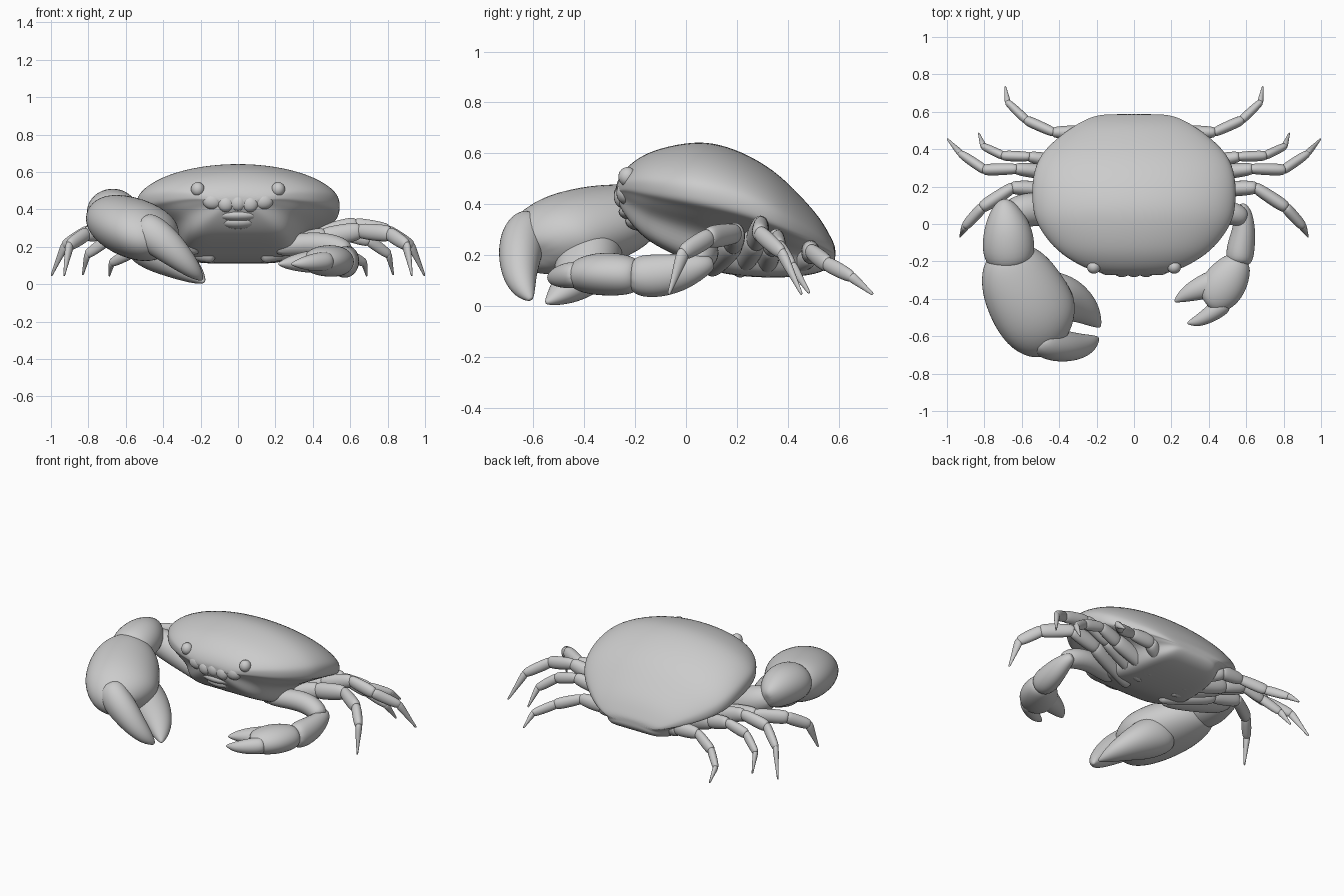
import bpy, bmesh, math
from mathutils import Vector, Matrix


def finish(name, bm, mirror=False, subsurf=2):
    bmesh.ops.recalc_face_normals(bm, faces=bm.faces[:])
    for f in bm.faces:
        f.smooth = True
    me = bpy.data.meshes.new(name)
    bm.to_mesh(me)
    bm.free()
    ob = bpy.data.objects.new(name, me)
    bpy.context.collection.objects.link(ob)
    if mirror:
        ob.modifiers.new("mirror", "MIRROR").use_mirror_merge = False
    if subsurf:
        s = ob.modifiers.new("smooth", "SUBSURF")
        s.levels = s.render_levels = subsurf
    return ob


def loft(bm, rings):
    """Skin closed rings of equal count and fan-cap both ends."""
    loops = [[bm.verts.new(p) for p in r] for r in rings]
    n = len(loops[0])
    for a, b in zip(loops, loops[1:]):
        for i in range(n):
            j = (i + 1) % n
            bm.faces.new((a[i], a[j], b[j], b[i]))
    for l in (loops[0], loops[-1]):
        c = bm.verts.new(sum((v.co for v in l), Vector()) / n)
        for i in range(n):
            bm.faces.new((l[i], l[(i + 1) % n], c))


def limb(bm, stations, hint, n=12):
    """Elliptical tube; station = x, y, z, radius along hint, other radius."""
    pts = [Vector(s[:3]) for s in stations]
    rings = []
    for i, s in enumerate(stations):
        t = (pts[min(i + 1, len(pts) - 1)] - pts[max(i - 1, 0)]).normalized()
        h = Vector(hint)
        u = (h - t * h.dot(t)).normalized()
        v = t.cross(u)
        rings.append([pts[i] + (u * math.cos(k * math.tau / n) * s[3]
                      + v * math.sin(k * math.tau / n) * s[4]) / .955 for k in range(n)])
    loft(bm, rings)


def part(name, stations, hint):
    bm = bmesh.new()
    limb(bm, stations, hint)
    return finish(name, bm)


def blob(name, pos, size, mirror=False):
    bm = bmesh.new()
    bmesh.ops.create_uvsphere(bm, u_segments=20, v_segments=12, radius=1,
                              matrix=Matrix.Translation(pos) @ Matrix.Diagonal((*size, 1)))
    return finish(name, bm, mirror, 0)


# Body: cross-sections along y (y, half width, rim z, top z, bottom z, bottom half width)
sections = [
    (-.275, .12, .455, .48, .42, .07), (-.25, .23, .48, .53, .37, .13),
    (-.20, .33, .485, .575, .30, .22), (-.13, .43, .48, .615, .24, .28),
    (0, .525, .465, .645, .18, .31), (.1, .545, .45, .647, .135, .31),
    (.22, .547, .42, .61, .115, .29), (.35, .52, .365, .535, .11, .27),
    (.45, .425, .31, .435, .115, .25), (.53, .315, .265, .345, .13, .21),
    (.57, .235, .23, .27, .155, .17), (.587, .17, .21, .235, .18, .13)]
bm = bmesh.new()
rings = []
for y, w, rim, top, bot, bw in sections:
    d = rim - bot
    half = [(w * math.cos(a), rim + (top - rim) * math.sin(a) ** 1.15)
            for a in [math.radians(k) for k in (75, 60, 45, 30, 16, 5)]]
    half += [(w, rim - .09 * d), (.985 * w, rim - .2 * d), (.92 * w, rim - .25 * d),
             (bw + .5 * (w - bw), bot + .60 * d), (bw + .1 * (w - bw), bot + .45 * d),
             (bw, bot + .15 * d), (.85 * bw, bot), (.45 * bw, bot)]
    rings.append([(0, y, top)] + [(x, y, z) for x, z in half] + [(0, y, bot)]
                 + [(-x, y, z) for x, z in reversed(half)])
loft(bm, rings)
finish("carapace_and_body", bm)

# Face: eyes, frontal lobes and mouth
blob("eyes", (.215, -.23, .508), (.036, .036, .038), True)
blob("eye_sockets", (.2, -.195, .47), (.06, .045, .04), True)
blob("outer_lobes", (.135, -.238, .445), (.055, .036, .045), True)
blob("inner_lobes", (.065, -.25, .43), (.045, .034, .045), True)
blob("centre_lobe", (0, -.25, .435), (.045, .034, .045))
blob("upper_lip", (0, -.205, .37), (.12, .06, .035))
blob("lower_lip", (0, -.18, .335), (.10, .06, .04))

# Walking legs: joints from the body outward, and the radius at each joint
legs = {
    "first": [(.14, .10, .16, .055), (.46, .185, .25, .055), (.65, .195, .285, .042),
              (.81, .09, .27, .040), (.90, -.01, .21, .03), (.93, -.068, .045, .006)],
    "second": [(.13, .21, .155, .055), (.44, .275, .26, .055), (.63, .295, .32, .038),
               (.80, .29, .285, .036), (.925, .375, .21, .026), (.998, .455, .045, .006)],
    "third": [(.12, .31, .155, .055), (.42, .335, .235, .05), (.56, .36, .27, .034),
              (.70, .365, .235, .032), (.805, .415, .16, .023), (.83, .485, .05, .006)],
    "rear": [(.10, .40, .155, .05), (.28, .49, .21, .05), (.43, .49, .215, .034),
             (.575, .555, .165, .032), (.675, .65, .115, .022), (.688, .735, .045, .006)]}
for name, joints in legs.items():
    bm = bmesh.new()
    for k, (a, b) in enumerate(zip(joints, joints[1:])):
        p, q = Vector(a[:3]), Vector(b[:3])
        tip = k == len(joints) - 2
        prof = ([(-.08, .6), (.04, .95), (.4, .9), (.8, .85), (1, 1)] if tip else
                [(-.06, .65), (.04, .88), (.5, 1.0), (.95, 1.02), (1.05, .7)])
        st = []
        for t, m in prof:
            r = (a[3] + (b[3] - a[3]) * min(max(t, 0), 1)) * m
            st.append((*(p.lerp(q, t)), r * .88, r * 1.12))
        limb(bm, st, (-(q - p).y, (q - p).x, 0), 8 if tip else 10)
    finish(name + "_legs", bm, True)

# Large claw on the -x side
part("large_claw_arm", [(-.2, .03, .2, .06, .06), (-.42, .08, .26, .085, .085),
     (-.58, .08, .32, .095, .095), (-.68, .05, .36, .07, .07)], (0, 0, 1))
part("large_claw_wrist", [(-.69, .125, .37, .03, .05), (-.69, .09, .38, .075, .085),
     (-.675, -.02, .395, .13, .122), (-.67, -.15, .385, .145, .122), (-.66, -.23, .37, .11, .10)],
     (1, 0, .1))
part("large_claw_palm", [(-.68, -.14, .37, .10, .09), (-.665, -.19, .36, .16, .12),
     (-.63, -.28, .335, .205, .145), (-.57, -.40, .305, .225, .16), (-.505, -.51, .275, .225, .155),
     (-.44, -.575, .235, .19, .13), (-.39, -.60, .20, .11, .07)], (.8, .58, -.1))
part("large_claw_fixed_finger", [(-.54, -.34, .26, .10, .13), (-.43, -.385, .185, .135, .125),
     (-.335, -.41, .125, .115, .095), (-.255, -.46, .07, .08, .065),
     (-.205, -.52, .03, .04, .032), (-.182, -.55, .012, .008, .008)], (.6, .8, 0))
part("large_claw_moving_finger", [(-.52, -.60, .31, .08, .09), (-.46, -.64, .27, .09, .1),
     (-.37, -.655, .20, .085, .09), (-.285, -.655, .12, .068, .065),
     (-.225, -.635, .06, .045, .04), (-.192, -.61, .025, .012, .01)], (.3, .9, 0))

# Small claw on the +x side
part("small_claw_arm", [(.2, .03, .2, .055, .055), (.40, .07, .22, .065, .065),
     (.53, .06, .2, .065, .065), (.59, .03, .17, .05, .05)], (0, 0, 1))
part("small_claw_wrist", [(.575, .105, .17, .02, .025), (.585, .07, .16, .045, .045),
     (.59, -.02, .13, .06, .075), (.57, -.13, .115, .077, .088), (.56, -.215, .12, .07, .075)],
     (1, 0, 0))
part("small_claw_palm", [(.565, -.185, .12, .055, .05), (.55, -.215, .12, .085, .075),
     (.505, -.29, .125, .115, .086), (.455, -.36, .125, .118, .082), (.41, -.415, .12, .09, .065),
     (.39, -.43, .118, .045, .04)], (.75, -.66, 0))
part("small_claw_fixed_finger", [(.46, -.30, .125, .07, .065), (.38, -.335, .12, .068, .06),
     (.30, -.365, .115, .05, .044), (.245, -.395, .11, .027, .024), (.218, -.415, .108, .006, .006)],
     (.4, -.9, 0))
part("small_claw_moving_finger", [(.49, -.42, .125, .05, .05), (.44, -.46, .12, .05, .052),
     (.38, -.50, .115, .04, .042), (.325, -.525, .11, .027, .026), (.285, -.53, .108, .006, .006)],
     (.4, -.9, 0))
